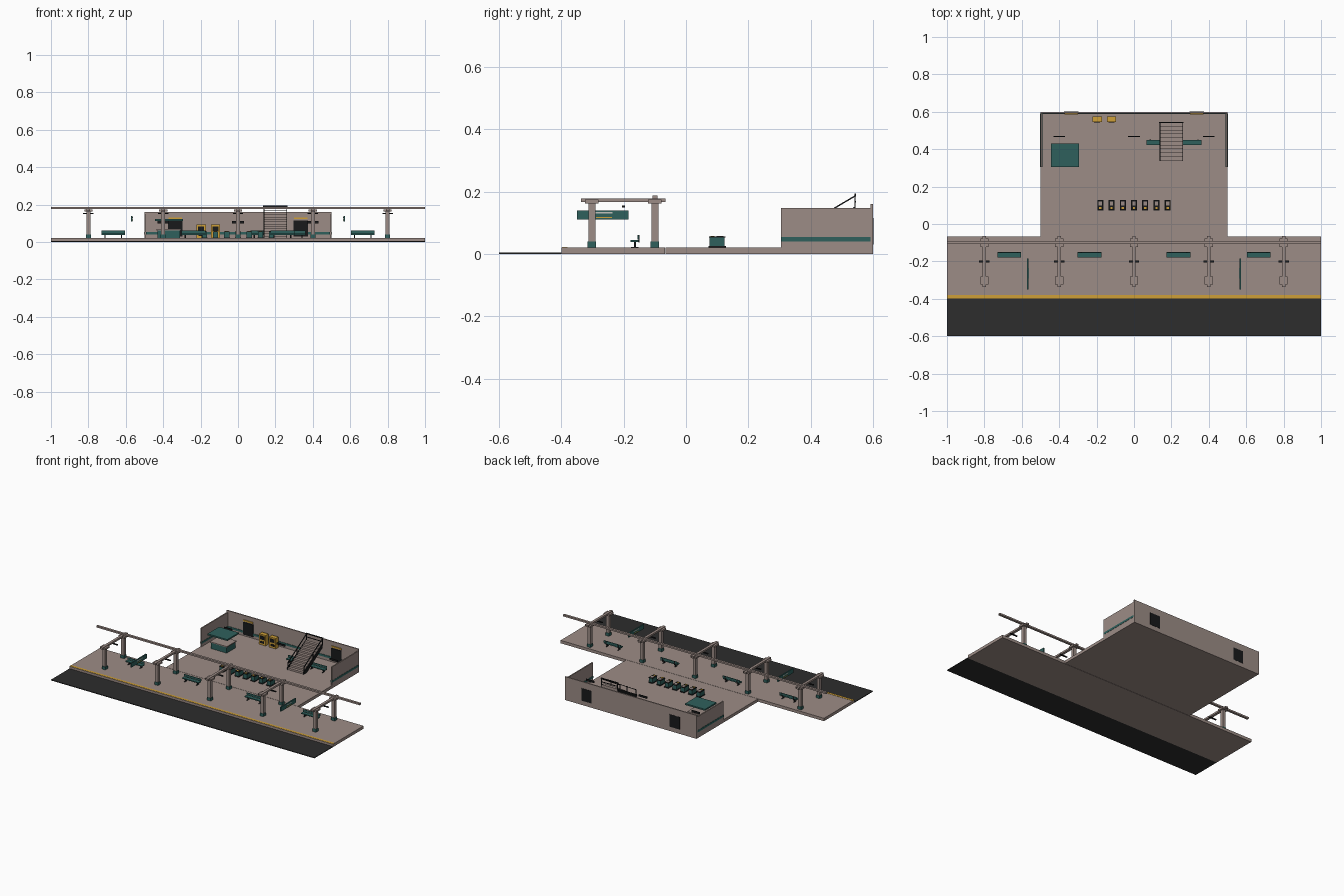
import bpy, bmesh, math
from mathutils import Matrix, Vector

COLORS = {
    "warm_concrete": (0.335, 0.265, 0.24),
    "teal_paint": (0.028, 0.118, 0.108),
    "track_grey": (0.026, 0.026, 0.026),
    "black_metal": (0.009, 0.010, 0.011),
    "safety_yellow": (0.62, 0.35, 0.04),
    "pale_panel": (0.55, 0.55, 0.52),
}
MATS = {}
for n, c in COLORS.items():
    MATS[n] = bpy.data.materials.new(n)
    MATS[n].diffuse_color = (*c, 1)
WALL, TEAL, TRACK, BLACK, YELLOW, PALE = COLORS


def part(name, boxes, at=(0, 0, 0)):
    """One object from boxes: (colour, x0, x1, y0, y1, z0, z1)."""
    bm = bmesh.new()
    used = []
    for col, x0, x1, y0, y1, z0, z1 in boxes:
        if col not in used:
            used.append(col)
        m = (Matrix.Translation(((x0 + x1) / 2, (y0 + y1) / 2, (z0 + z1) / 2))
             @ Matrix.Diagonal((x1 - x0, y1 - y0, z1 - z0, 1)))
        geo = bmesh.ops.create_cube(bm, size=1, matrix=m)
        for f in {f for v in geo["verts"] for f in v.link_faces}:
            f.material_index = used.index(col)
    me = bpy.data.meshes.new(name)
    bm.to_mesh(me)
    bm.free()
    for col in used:
        me.materials.append(MATS[col])
    ob = bpy.data.objects.new(name, me)
    ob.location = at
    bpy.context.collection.objects.link(ob)
    return ob


def profile(name, pts, x0, x1, col):
    """Extrude a (y, z) outline along x."""
    bm = bmesh.new()
    face = bm.faces.new([bm.verts.new((x0, y, z)) for y, z in pts])
    ext = bmesh.ops.extrude_face_region(bm, geom=[face])
    bmesh.ops.translate(bm, vec=(x1 - x0, 0, 0),
                        verts=[g for g in ext["geom"] if isinstance(g, bmesh.types.BMVert)])
    bmesh.ops.recalc_face_normals(bm, faces=bm.faces)
    me = bpy.data.meshes.new(name)
    bm.to_mesh(me)
    bm.free()
    me.materials.append(MATS[col])
    ob = bpy.data.objects.new(name, me)
    bpy.context.collection.objects.link(ob)


F = 0.02  # floor level

# Ground: track bed, platform, concourse, warning strip
part("track_bed", [(TRACK, -1, 1, -0.6, -0.4, 0, 0.005)])
part("platform", [(WALL, -1, 1, -0.4, -0.068, 0, F)])
part("concourse_floor", [(WALL, -0.5, 0.5, -0.066, 0.6, 0, F)])
part("warning_strip", [(YELLOW, -1, 1, -0.397, -0.38, F, F + 0.0015)])

# Concourse walls with teal bands
part("back_wall", [(WALL, -0.5, 0.5, 0.592, 0.6, F, 0.16),
                   (TEAL, -0.49, 0.49, 0.589, 0.593, 0.04, 0.054)])
for s, side in ((-1, "left"), (1, "right")):
    xs = sorted((s * 0.5, s * 0.492))
    band = sorted((s * 0.5015, s * 0.4905))
    part(side + "_wall", [(WALL, *xs, 0.305, 0.592, F, 0.147),
                          (TEAL, *band, 0.305, 0.592, 0.04, 0.054)])
    # Doorway panel through the back wall with a yellow header sign
    part(side + "_doorway", [(BLACK, -0.038, 0.038, 0.587, 0.6015, 0.03, 0.115),
                             (YELLOW, -0.036, 0.036, 0.586, 0.593, 0.122, 0.131)],
         (s * 0.335, 0, 0))

# Ticket booth
part("ticket_booth", [(TEAL, -0.43, -0.31, 0.32, 0.415, F, 0.062),
                      (WALL, -0.435, -0.305, 0.315, 0.42, 0.062, 0.068),
                      (TEAL, -0.445, -0.295, 0.305, 0.43, 0.113, 0.123)])

# Ticket machines
for x in (-0.197, -0.12):
    part("ticket_machine", [(YELLOW, -0.025, 0.025, 0.545, 0.575, F, 0.092),
                            (BLACK, -0.016, 0.016, 0.542, 0.546, 0.058, 0.082),
                            (BLACK, -0.014, 0.014, 0.542, 0.546, 0.032, 0.046)], (x, 0, 0))

# Fare gates
for i in range(7):
    part("fare_gate", [(BLACK, -0.016, 0.016, 0.072, 0.128, F, 0.025),
                       (TEAL, -0.014, 0.014, 0.075, 0.124, 0.025, 0.052),
                       (BLACK, -0.015, 0.015, 0.074, 0.126, 0.052, 0.056),
                       (WALL, -0.009, 0.009, 0.098, 0.121, 0.056, 0.0575),
                       (YELLOW, -0.006, 0.006, 0.079, 0.091, 0.056, 0.058)],
         ((i - 3) * 0.06, 0, 0))

# Staircase: stepped flight, side stringers, railings
N, Y0, Y1, TOP = 10, 0.34, 0.54, 0.147
dy, dz = (Y1 - Y0) / N, (TOP - F) / N
steps = [(Y0, F)]
for i in range(N):
    steps += [(Y0 + i * dy, F + (i + 1) * dz), (Y0 + (i + 1) * dy, F + (i + 1) * dz)]
steps += [(Y1, TOP - 0.02), (Y0 + 0.03, F)]
profile("stair_flight", steps, 0.142, 0.258, WALL)
for x in (0.137, 0.258):
    profile("stair_stringer", [(Y0 - 0.002, F), (Y0 - 0.002, F + 0.016), (Y1, TOP + 0.004),
                               (Y1, TOP - 0.022), (Y0 + 0.03, F)], x, x + 0.005, BLACK)
    profile("stair_handrail", [(Y0, 0.064), (Y0, 0.069), (Y1 + 0.005, 0.19),
                               (Y1 + 0.005, 0.185)], x, x + 0.005, BLACK)
    part("stair_posts", [(BLACK, x, x + 0.005, y, y + 0.004, z, z + 0.05)
                         for y, z in ((0.34, F), (0.437, 0.08), (0.54, 0.14))])
part("stair_top_rail", [(BLACK, 0.135, 0.265, 0.54, 0.546, 0.188, 0.194),
                        (BLACK, 0.137, 0.263, 0.541, 0.545, 0.165, 0.169)])


# Benches facing the track
def bench(x, y):
    boxes = [(TEAL, -0.064, 0.064, -0.014, 0.011, 0.038, 0.044),
             (TEAL, -0.064, 0.064, 0.009, 0.013, 0.046, 0.06)]
    for s in (-0.045, 0.045):
        boxes += [(BLACK, s - 0.003, s + 0.003, -0.003, 0.003, F, 0.038),
                  (BLACK, s - 0.003, s + 0.003, -0.012, 0.012, F, 0.023),
                  (BLACK, s - 0.003, s + 0.003, 0.011, 0.015, 0.036, 0.06)]
    part("bench", boxes, (x, y, 0))


for bx in (-0.667, -0.237, 0.237, 0.667):
    bench(bx, -0.164)
for bx in (0.132, 0.298):
    bench(bx, 0.437)

# Hanging concourse signs
for x in (-0.4, 0, 0.4):
    part("concourse_sign", [(BLACK, -0.031, 0.031, 0.464, 0.47, 0.1, 0.113)], (x, 0, 0))

# Canopy frames: columns with teal feet, capitals, cross beams and lamps
for x in (-0.8, -0.4, 0, 0.4, 0.8):
    boxes = [(WALL, -0.009, 0.009, -0.337, -0.065, 0.166, 0.178),
             (BLACK, -0.028, 0.028, -0.205, -0.196, 0.149, 0.155)]
    for y in (-0.302, -0.1):
        boxes += [(WALL, -0.011, 0.011, y - 0.011, y + 0.011, F, 0.17),
                  (TEAL, -0.0135, 0.0135, y - 0.0135, y + 0.0135, F, 0.04),
                  (WALL, -0.022, 0.022, y - 0.022, y + 0.022, 0.162, 0.174)]
    part("canopy_frame", boxes, (x, 0, 0))
part("canopy_long_beam", [(WALL, -1, 1, -0.108, -0.092, 0.176, 0.187)])

# Platform name boards with plain pale and yellow stripes
for x in (-0.567, 0.567):
    part("platform_board", [(TEAL, -0.004, 0.004, -0.35, -0.185, 0.11, 0.14),
                            (PALE, -0.005, 0.005, -0.292, -0.235, 0.129, 0.134),
                            (YELLOW, -0.005, 0.005, -0.288, -0.238, 0.116, 0.119)], (x, 0, 0))
